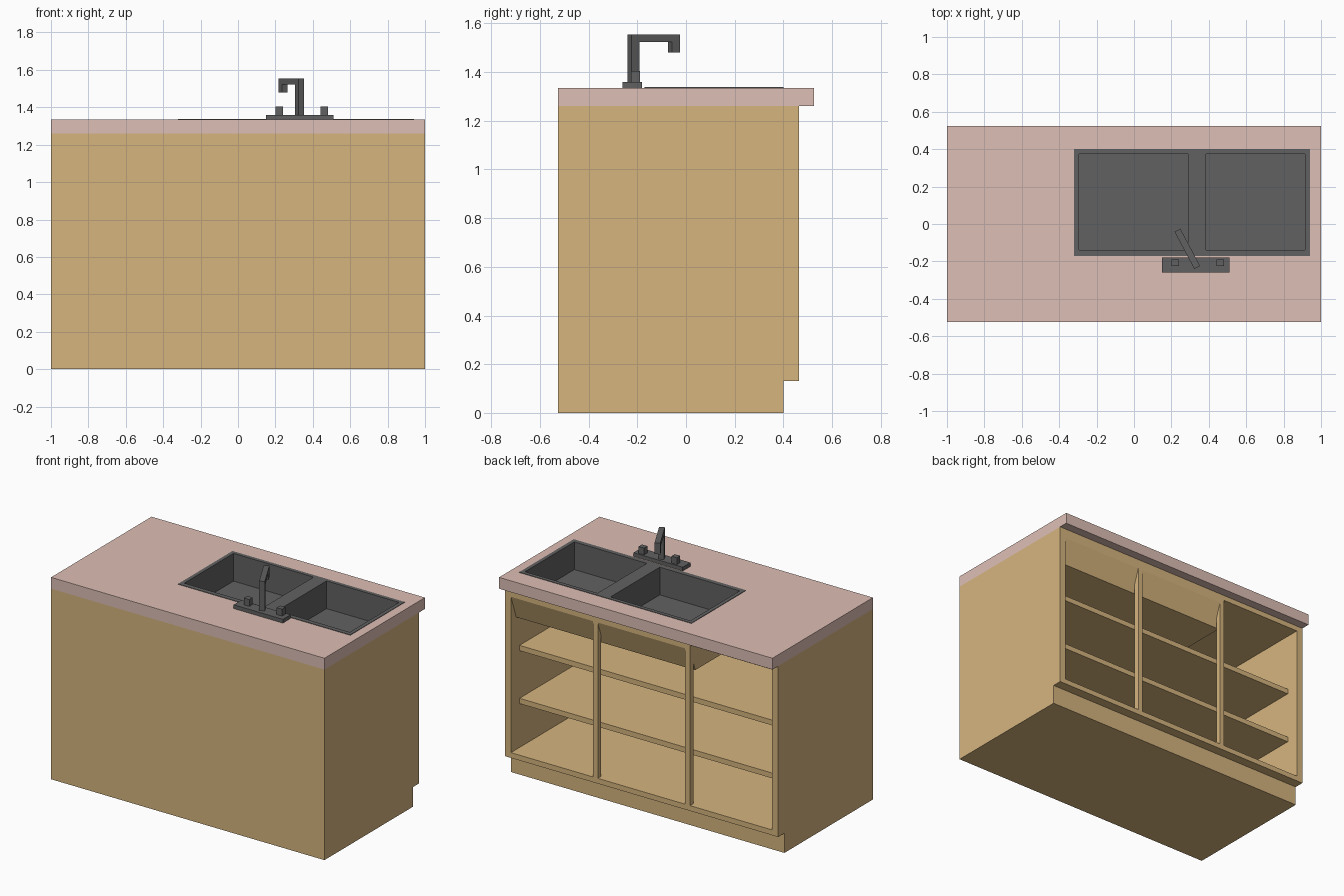
import bpy, bmesh, math

if "Cube" in bpy.data.objects:
    bpy.data.objects.remove(bpy.data.objects["Cube"])


def material(name, rgb):
    m = bpy.data.materials.new(name)
    m.diffuse_color = (*rgb, 1)
    m.use_nodes = True
    m.node_tree.nodes["Principled BSDF"].inputs["Base Color"].default_value = m.diffuse_color
    return m


WOOD = material("wood", (0.67, 0.46, 0.21))
STONE = material("pink_stone", (0.73, 0.52, 0.46))
METAL = material("dark_metal", (0.12, 0.12, 0.12))


def finish(name, bm, mat):
    bmesh.ops.recalc_face_normals(bm, faces=bm.faces)
    me = bpy.data.meshes.new(name)
    bm.to_mesh(me)
    bm.free()
    me.materials.append(mat)
    ob = bpy.data.objects.new(name, me)
    bpy.context.collection.objects.link(ob)
    return ob


def prism(name, pts, x0, x1, mat):
    """Extrude a (y, z) profile from x0 to x1."""
    bm = bmesh.new()
    f = bm.faces.new([bm.verts.new((x0, y, z)) for y, z in pts])
    r = bmesh.ops.extrude_face_region(bm, geom=[f])
    vs = [v for v in r["geom"] if isinstance(v, bmesh.types.BMVert)]
    bmesh.ops.translate(bm, verts=vs, vec=(x1 - x0, 0, 0))
    return finish(name, bm, mat)


def box(name, x, y, z, mat):
    return prism(name, [(y[0], z[0]), (y[1], z[0]), (y[1], z[1]), (y[0], z[1])], *x, mat)


def plate(name, xs, ys, holes, z, mat):
    """Flat slab on a grid of cuts, leaving out the hole cells."""
    bm = bmesh.new()
    v = [[bm.verts.new((x, y, z[0])) for y in ys] for x in xs]
    for i in range(len(xs) - 1):
        for j in range(len(ys) - 1):
            if (i, j) not in holes:
                bm.faces.new((v[i][j], v[i + 1][j], v[i + 1][j + 1], v[i][j + 1]))
    r = bmesh.ops.extrude_face_region(bm, geom=bm.faces[:])
    vs = [e for e in r["geom"] if isinstance(e, bmesh.types.BMVert)]
    bmesh.ops.translate(bm, verts=vs, vec=(0, 0, z[1] - z[0]))
    return finish(name, bm, mat)


# cabinet carcass with toe kick on the open side
FRONT, OPEN, TOE, IN = -0.525, 0.465, 0.40, 0.955


def toe_profile(top):
    return [(FRONT, 0), (TOE, 0), (TOE, 0.13), (OPEN, 0.13), (OPEN, top), (FRONT, top)]


prism("cabinet_base", toe_profile(0.165), -IN, IN, WOOD)
prism("side_panel_left", toe_profile(1.26), -1, -IN, WOOD)
prism("side_panel_right", toe_profile(1.26), IN, 1, WOOD)
box("closed_panel", (-IN, IN), (FRONT, -0.485), (0.165, 1.26), WOOD)
box("bay_ceiling", (-IN, -0.355), (-0.485, OPEN), (1.225, 1.26), WOOD)

# shelves and uprights
for i, top in enumerate((0.49, 0.84)):
    box(f"shelf_{i + 1}", (-IN, IN), (-0.485, 0.375), (top - 0.035, top), WOOD)
for name, x in (("upright_left", -0.355), ("upright_right", 0.32)):
    box(name, (x, x + 0.035), (0.43, OPEN), (0.165, 1.195), WOOD)

# sink compartment with sloping apron
prism("sink_apron", [(OPEN, 1.26), (OPEN, 1.195), (0.41, 1.04), (-0.485, 1.04),
                     (-0.485, 1.06), (0.39, 1.06), (0.39, 1.26)], -0.355, IN, WOOD)
box("sink_compartment_side", (-0.355, -0.335), (-0.485, 0.39), (1.06, 1.26), WOOD)

# countertop and double sink
plate("countertop", (-1, -0.31, 0.93, 1), (-0.525, -0.16, 0.39, 0.525), {(1, 1)}, (1.26, 1.335), STONE)
plate("sink_rim", (-0.32, -0.295, 0.29, 0.385, 0.915, 0.94), (-0.17, -0.14, 0.375, 0.40),
      {(1, 1), (3, 1)}, (1.33, 1.338), METAL)
for name, x0, x1 in (("basin_left", -0.295, 0.29), ("basin_right", 0.385, 0.915)):
    t, y0, y1, floor = 0.008, -0.14, 0.375, 1.155
    plate(name + "_walls", (x0 - t, x0, x1, x1 + t), (y0 - t, y0, y1, y1 + t), {(1, 1)},
          (floor, 1.33), METAL)
    box(name + "_floor", (x0 - t, x1 + t), (y0 - t, y1 + t), (floor - t, floor), METAL)

# tap: base, two handles and a swivelled spout
box("tap_base", (0.15, 0.51), (-0.26, -0.18), (1.335, 1.36), METAL)
for name, x in (("tap_handle_left", 0.22), ("tap_handle_right", 0.46)):
    box(name, (x - 0.02, x + 0.02), (-0.225, -0.19), (1.36, 1.405), METAL)
h = 0.1125
spout = prism("tap_spout", [(-h, 1.36), (-h, 1.555), (h, 1.555), (h, 1.48), (h - 0.038, 1.48),
                            (h - 0.038, 1.523), (0.038 - h, 1.523), (0.038 - h, 1.36)],
              -0.0175, 0.0175, METAL)
spout.location = (0.285, -0.1325, 0)
spout.rotation_euler.z = math.radians(28)
